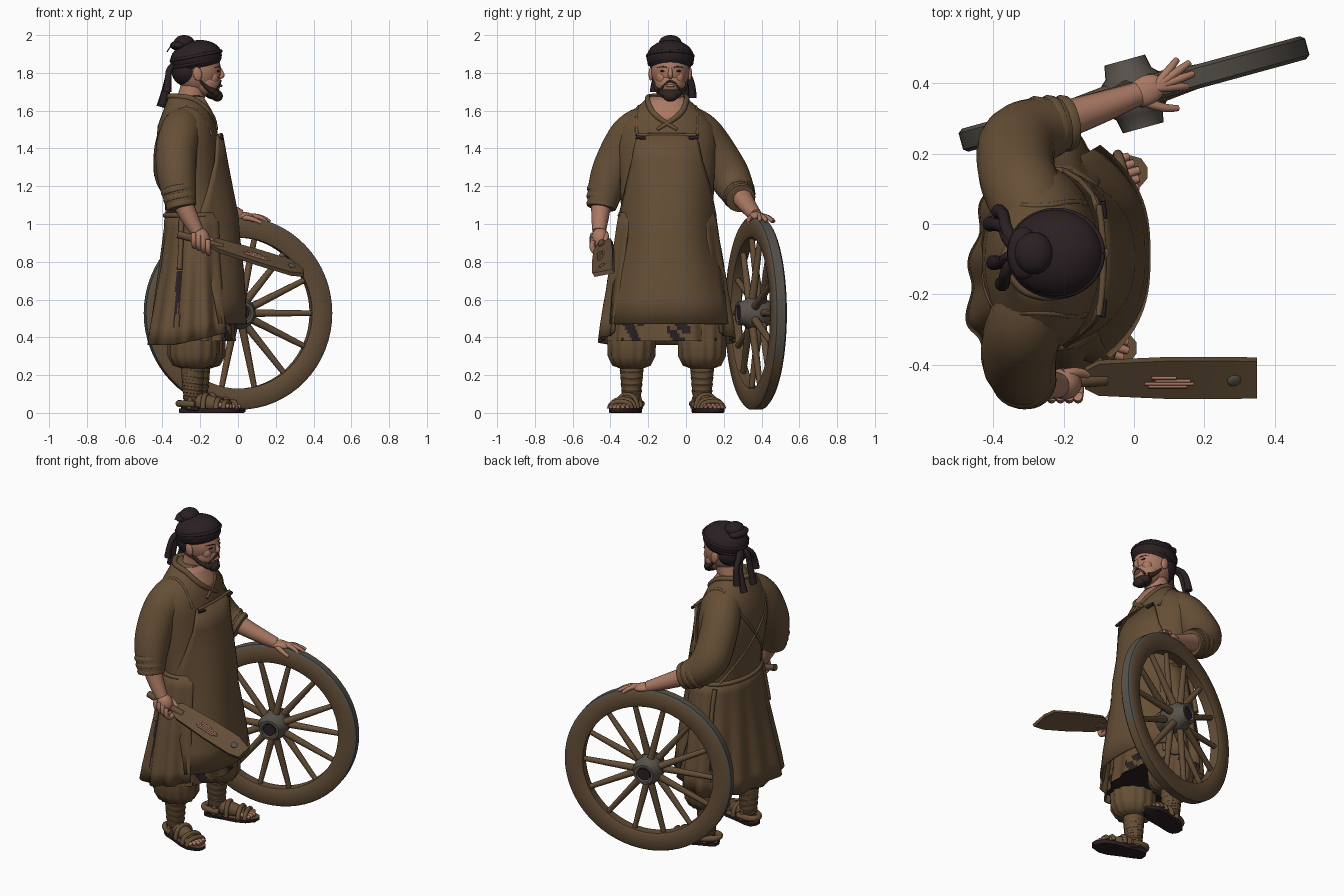
import bpy, bmesh, math
from math import sin, cos, pi, radians
from mathutils import Vector, Matrix

if "Cube" in bpy.data.objects:
    bpy.data.objects.remove(bpy.data.objects["Cube"])


def material(name, rgb):
    m = bpy.data.materials.new(name)
    m.use_nodes = True
    m.diffuse_color = (*rgb, 1)
    m.node_tree.nodes["Principled BSDF"].inputs["Base Color"].default_value = (*rgb, 1)
    return m


CLOTH = material("brown cloth", (0.132, 0.078, 0.037))
WOOD = material("brown wood", (0.125, 0.075, 0.038))
SKIN = material("skin", (0.40, 0.19, 0.125))
DARK = material("dark cloth", (0.023, 0.014, 0.016))
HAIR = material("dark hair", (0.03, 0.018, 0.014))
IRON = material("grey iron", (0.095, 0.083, 0.068))


def finish(name, bm, mats, angle=50):
    bmesh.ops.recalc_face_normals(bm, faces=bm.faces)
    me = bpy.data.meshes.new(name)
    bm.to_mesh(me)
    bm.free()
    ob = bpy.data.objects.new(name, me)
    bpy.context.collection.objects.link(ob)
    for m in mats if isinstance(mats, list) else [mats]:
        me.materials.append(m)
    bpy.ops.object.select_all(action='DESELECT')
    ob.select_set(True)
    bpy.context.view_layer.objects.active = ob
    bpy.ops.object.shade_smooth_by_angle(angle=radians(angle))
    return ob


def loft(name, rings, mats, closed=True, cap=True, rule=None, matrix=None, thick=0):
    bm = bmesh.new()
    rows = [[bm.verts.new(p) for p in r] for r in rings]
    n = len(rows[0])
    for a, b in zip(rows, rows[1:]):
        for i in range(n if closed else n - 1):
            bm.faces.new((a[i], a[(i + 1) % n], b[(i + 1) % n], b[i]))
    if cap and closed:
        bm.faces.new(rows[0])
        bm.faces.new(rows[-1])
    bm.normal_update()
    if rule:
        for f in bm.faces:
            f.material_index = rule(f.calc_center_median())
    if matrix:
        bm.transform(matrix)
    ob = finish(name, bm, mats)
    if thick:
        s = ob.modifiers.new("thickness", 'SOLIDIFY')
        s.thickness, s.offset = thick, 0
    return ob


def ring(z, cx, cy, rx, ry, n=40, wave=0, a0=0, a1=2 * pi):
    full = a1 - a0 > 6.28
    out = []
    for i in range(n):
        a = a0 + (a1 - a0) * i / (n if full else n - 1)
        k = 1 + wave * cos(a * 14)
        out.append(Vector((cx + rx * k * cos(a), cy + ry * k * sin(a), z)))
    return out


def lathe(name, profile, mats, matrix, rule=None, n=64, cap=True):
    return loft(name, [ring(z, 0, 0, r, r, n) for r, z in profile], mats, cap=cap, rule=rule, matrix=matrix)


def ball(name, loc, size, mat, rot=(0, 0, 0)):
    bm = bmesh.new()
    bmesh.ops.create_uvsphere(bm, u_segments=28, v_segments=18, radius=1)
    turn = Matrix.Rotation(rot[2], 4, 'Z') @ Matrix.Rotation(rot[1], 4, 'Y') @ Matrix.Rotation(rot[0], 4, 'X')
    bm.transform(Matrix.Translation(loc) @ turn @ Matrix.Diagonal((*size, 1)))
    return finish(name, bm, mat)


def tube(name, pts, radii, mat, res=6):
    cu = bpy.data.curves.new(name, 'CURVE')
    cu.dimensions, cu.bevel_depth, cu.bevel_resolution = '3D', 1, res
    cu.use_fill_caps, cu.resolution_u = True, 8
    sp = cu.splines.new('NURBS')
    sp.points.add(len(pts) - 1)
    radii = radii if isinstance(radii, (list, tuple)) else [radii] * len(pts)
    for p, co, r in zip(sp.points, pts, radii):
        p.co, p.radius = (*co, 1), r
    sp.order_u, sp.use_endpoint_u = min(3, len(pts)), True
    tmp = bpy.data.objects.new(name, cu)
    bpy.context.collection.objects.link(tmp)
    bm = bmesh.new()
    bm.from_mesh(bpy.data.meshes.new_from_object(tmp.evaluated_get(bpy.context.evaluated_depsgraph_get())))
    bpy.data.objects.remove(tmp)
    return finish(name, bm, mat)


# Wheel: iron-shod rim, staggered spokes, turned hub
WHEEL = Matrix.Translation((0, 0.37, 0.528)) @ Matrix.Rotation(radians(15.3), 4, 'Z') @ Matrix.Rotation(pi / 2, 4, 'X')
lathe("wheel_rim", [(.4, -.028), (.408, -.034), (.498, -.034), (.511, -.024), (.511, .024), (.498, .034),
                    (.408, .034), (.4, .028), (.4, -.028)], [WOOD, IRON], WHEEL,
      lambda c: int(c.xy.length > .498 and c.y > -.25), cap=False)
for i in range(14):
    d = Vector((cos(2 * pi * i / 14), sin(2 * pi * i / 14), 0))
    off = Vector((0, 0, .025 if i % 2 else -.025))
    tube("wheel_spoke", [WHEEL @ (d * .05 + off), WHEEL @ (d * .2 + off * .6), WHEEL @ (d * .41)], [.022, .019, .015], WOOD, 3)
lathe("wheel_hub", [(.03, -.06), (.045, -.1), (.06, -.1), (.068, -.06), (.084, -.045), (.084, .045), (.068, .06),
                    (.06, .1), (.045, .1), (.03, .06)], IRON, WHEEL, n=24)
lathe("axle_hole", [(.036, -.094), (.036, .094)], DARK, WHEEL, n=16)

# Robe body and pleated skirt
BODY = [(1.0, -.215, .165, .255), (1.1, -.225, .162, .245), (1.25, -.25, .165, .25), (1.42, -.265, .168, .265),
        (1.52, -.27, .155, .25), (1.59, -.27, .13, .195), (1.64, -.275, .105, .135), (1.68, -.28, .085, .095)]
CY = -.1
loft("robe_body", [ring(z, x, CY, rx, ry) for z, x, rx, ry in BODY], CLOTH)
OPEN = radians(50)


def around(c):
    return math.atan2((c.y - CY) / .32, (c.x + .22) / .22)


def skirt_patch(c):
    a = around(c)
    return int(.53 + .06 * sin(a * 40) < c.z < .76 and 1.93 < abs(a) < 2.1)


def hang(p):
    # hem rises toward the front and swings out at the right back corner
    t = max(0, 1 - (p.z - .36) / .5)
    swing = .045 * t * max(0, cos(around(p) + 2.45)) ** 6
    return Vector((p.x - swing, p.y - swing * .4, p.z + t * t * .25 * max(0, p.x + .32)))


loft("robe_skirt", [[hang(p) for p in ring(z, x, CY, rx, ry, 130, w, OPEN, 2 * pi - OPEN)] for z, x, rx, ry, w in
     [(1.06, -.22, .163, .25, 0), (.98, -.215, .17, .265, .006), (.8, -.22, .185, .29, .02), (.75, -.22, .19, .3, .024),
      (.7, -.22, .195, .308, .028), (.64, -.22, .202, .315, .03), (.58, -.22, .208, .325, .034), (.52, -.22, .214, .333, .037),
      (.45, -.22, .222, .342, .04), (.36, -.22, .228, .35, .045)]],
     [CLOTH, DARK], closed=False, rule=skirt_patch, thick=.012)


def torn(c):
    a = around(c)
    return int(c.z < .49 and sin(a * 7) + .6 * sin(a * 17 + c.z * 60) > .55)


loft("under_skirt", [ring(.9 - .02 * i, -.22, CY, .155 + .0018 * i, .25 + .0025 * i, 140, .0015 * i) for i in range(27)],
     [CLOTH, DARK], rule=torn)
tube("waist_sash", ring(1.045, -.22, CY, .166, .25, 20, 0, radians(75), radians(285)), .013, CLOTH)
for s in (-1, 1):
    tube("sash_end", [(-.3, CY + s * .235, 1.02), (-.3, CY + s * .275, .9), (-.31, CY + s * .29, .76)], [.014, .012, .015], CLOTH)


# Apron wrapping the front
def apron_row(z, xf, y0, y1, wrap):
    mid, half = (y0 + y1) / 2, (y1 - y0) / 2
    ts = [i / 12 - 1 for i in range(25)]
    return [Vector((xf - wrap * abs(t) ** 2.8, mid + half * t, z)) for t in ts]


loft("apron", [apron_row(*r) for r in [(1.47, -.085, -.26, .055, .025), (1.33, -.06, -.285, .085, .06), (1.2, -.035, -.315, .125, .12),
     (1.05, -.005, -.35, .155, .2), (.92, .005, -.36, .165, .23), (.75, .025, -.375, .185, .19),
     (.6, .035, -.39, .205, .16), (.47, .04, -.4, .22, .14)]], CLOTH, closed=False, thick=.014)
tube("apron_top_hem", [(-.1, -.26, 1.47), (-.075, CY, 1.475), (-.1, .055, 1.47)], .009, CLOTH)


# Straps crossing the back, lapels and open neckline
def on_body(angle, z, lift=.004):
    for a, b in zip(BODY, BODY[1:]):
        if a[0] <= z <= b[0]:
            _, x, rx, ry = [u + (v - u) * (z - a[0]) / (b[0] - a[0]) for u, v in zip(a, b)]
            return Vector((x + (rx + lift) * cos(angle), CY + (ry + lift) * sin(angle), z))


for s in (-1, 1):
    tube("apron_strap", [on_body(s * radians(a), z, .001) for a, z in
         [(38, 1.47), (48, 1.56), (72, 1.62), (110, 1.62), (140, 1.53), (162, 1.42), (180, 1.32), (200, 1.22), (225, 1.1), (240, 1.03)]], .009, CLOTH)
    tube("strap_toggle", [(-.085, CY + s * .115, 1.455), (-.09, CY + s * .165, 1.46)], .009, DARK)
    tube("collar_lapel", [on_body(s * radians(a), z, .001) for a, z in
         [(180, 1.675), (130, 1.675), (80, 1.67), (52, 1.65), (28, 1.6), (8, 1.55), (-12, 1.5)]], [.016] * 6 + [.008], CLOTH)
loft("neckline_skin", [[on_body(radians(a * (i / 4 - 1)), z, .006) for i in range(9)] for z, a in
     [(1.545, 2), (1.57, 13), (1.6, 26), (1.64, 46), (1.675, 62)]], SKIN, closed=False, thick=.004)

# Sleeves, rolled cuffs and forearms
tube("right_sleeve", [(-.28, -.19, 1.53), (-.3, -.27, 1.505), (-.33, -.345, 1.39), (-.325, -.42, 1.22), (-.3, -.445, 1.1)],
     [.1, .112, .11, .104, .08], CLOTH, 8)
tube("left_sleeve", [(-.28, 0, 1.53), (-.3, .06, 1.505), (-.34, .15, 1.39), (-.335, .26, 1.2), (-.2, .285, 1.14)],
     [.1, .112, .11, .112, .076], CLOTH, 8)
CUFFS = [("right", Vector((-.305, -.443, 1.12)), Vector((.025, -.02, -.12))), ("left", Vector((-.215, .283, 1.148)), Vector((.16, .03, -.07)))]
for side, at, d in CUFFS:
    q = d.to_track_quat('Z', 'Y').to_matrix().to_4x4()
    for k, r in ((-.06, .088), (-.02, .084), (.02, .077)):
        lathe(side + "_cuff_roll", [(r - .02, k - .025), (r - .002, k - .018), (r + .005, k), (r, k + .015), (r - .02, k + .02)],
              CLOTH, Matrix.Translation(at) @ q, n=28)
tube("right_forearm", [(-.3, -.445, 1.14), (-.27, -.455, 1.05), (-.215, -.46, .96)], [.056, .05, .036], SKIN)
tube("left_forearm", [(-.24, .285, 1.16), (-.12, .32, 1.1), (.01, .37, 1.045)], [.058, .048, .034], SKIN)

# Left hand resting on the rim
ball("left_palm", (.035, .38, 1.04), (.058, .042, .024), SKIN, (0, .15, radians(28)))
for a, l in ((2, .09), (20, .115), (36, .12), (52, .1)):
    d, base = Vector((cos(radians(a)), sin(radians(a)), 0)), Vector((.06, .388, 1.042))
    tube("left_finger", [base, base + d * l * .6 + Vector((0, 0, .004)), base + d * l - Vector((0, 0, .03))], [.014, .013, .009], SKIN, 4)
tube("left_thumb", [(.03, .35, 1.035), (.08, .325, 1.03), (.125, .33, 1.005)], [.015, .013, .009], SKIN, 4)

# Right hand gripping the wooden blade
ball("right_fist", (-.2, -.455, .925), (.05, .045, .058), SKIN, (0, -.4, 0))
for i in range(4):
    x, z = -.235 + i * .025, .925 - i * .012
    tube("right_finger", [(x, -.49, z + .025), (x, -.505, z - .012), (x + .005, -.47, z - .05), (x + .005, -.43, z - .04)], .014, SKIN, 4)
tube("right_thumb", [(-.2, -.43, .95), (-.16, -.415, .93), (-.13, -.43, .905)], [.017, .015, .01], SKIN, 4)
tube("blade_handle", [(-.32, -.445, .945), (-.2, -.45, .915), (-.08, -.44, .875)], .02, WOOD)


def blade_row(x, z, half, lift):
    return [Vector((x, -.438 + side * half - up * .006, z + side * lift + up * .01))
            for side, up in ((-1, -1), (1, -1), (1, 1), (-1, 1))]


loft("wooden_blade", [blade_row(*r) for r in [(-.14, .895, .025, .016), (-.1, .885, .045, .028), (.1, .825, .054, .034),
     (.28, .77, .054, .034), (.35, .74, .052, .01)]], WOOD)
for t, x0, x1 in ((-.35, .04, .15), (-.2, .03, .17), (-.05, .06, .16), (.1, .05, .12)):
    tube("blade_scrape", [(x, -.444 + t * .054, .838 + t * .034 - (x - .1) * .302) for x in (x0, x1)], .005, SKIN, 2)
ball("blade_rivet", (.285, -.446, .78), (.02, .018, .007), IRON, (.55, .3, 0))

# Legs, gathered trousers, wrapped shins and sandals
for side, x, y, yaw in (("right", -.24, -.288, -18), ("left", -.21, .085, 17)):
    loft(side + "_trouser", [ring(z, x + .005, y, rx, ry, 56, w) for z, rx, ry, w in
         [(.235, .06, .06, 0), (.25, .105, .1, .04), (.3, .132, .124, .045), (.38, .135, .128, .035), (.5, .13, .125, .02), (.65, .12, .12, 0)]], CLOTH)
    tube(side + "_shin", [(x, y, .27), (x, y, .18), (x, y, .06)], [.066, .058, .046], CLOTH)
    for k in range(5):
        lathe(side + "_shin_wrap", [(.04, -.018), (.05 + k * .0025, -.012), (.053 + k * .0025, .004), (.04, .018)], CLOTH,
              Matrix.Translation((x, y, .08 + k * .035)) @ Matrix.Rotation(.15, 4, 'Y'), n=24)
    F = Matrix.Translation((x, y, 0)) @ Matrix.Rotation(radians(yaw), 4, 'Z')
    sole = [(-.065, .035), (-.03, .048), (.06, .056), (.14, .068), (.2, .062), (.25, .03)]
    outline = [(-.075, 0)] + sole + [(.26, 0)] + [(a, -b) for a, b in reversed(sole)]
    loft(side + "_sandal_sole", [[Vector((a * k, b * k, z)) for a, b in outline] for z, k in ((0, .97), (.006, 1), (.022, 1))],
         [CLOTH, DARK], matrix=F, rule=lambda c: int(c.z < .016))
    tube(side + "_foot", [F @ Vector(p) for p in ((-.035, 0, .05), (.02, 0, .062), (.1, 0, .048), (.17, 0, .04))], [.038, .046, .045, .028], CLOTH)
    for i in range(5):
        b = (i - 2) * .023
        tube(side + "_toe", [F @ Vector(p) for p in ((.14, b * .8, .04), (.19, b, .042), (.235 - abs(i - 2) * .009, b, .032))], [.015, .014, .011], SKIN, 4)
    for a, h, w in ((.0, .1, .05), (.075, .092, .056), (.15, .07, .064), (.19, .058, .06)):
        tube(side + "_sandal_strap", [F @ Vector((a, w * t, .022 + (h - .022) * u)) for t, u in
             ((-1, 0), (-.95, .75), (0, 1.15), (.95, .75), (1, 0))], .014, CLOTH, 3)
    tube(side + "_heel_strap", [F @ Vector(p) for p in ((.03, .052, .045), (-.075, .05, .05), (-.075, -.05, .05), (.03, -.052, .045))], .018, CLOTH, 3)
    tube(side + "_heel_tie", [F @ Vector(p) for p in ((.05, .05, .02), (-.05, .055, .03), (-.05, -.055, .03), (.05, -.05, .02))], .012, DARK, 3)

# Head and face
HY = -.083
tube("neck", [(-.275, HY, 1.58), (-.25, HY, 1.67), (-.225, HY, 1.75)], [.075, .07, .07], SKIN)
ball("head", (-.212, HY, 1.815), (.122, .102, .125), SKIN)
ball("jaw", (-.172, HY, 1.75), (.082, .082, .075), SKIN, (0, .3, 0))
tube("nose", [(-.103, HY, 1.835), (-.09, HY, 1.805), (-.08, HY, 1.783), (-.1, HY, 1.775)], [.009, .011, .014, .01], SKIN)
ball("beard", (-.138, HY, 1.695), (.05, .062, .034), HAIR, (0, .35, 0))
ball("beard_tip", (-.11, HY, 1.678), (.03, .04, .03), HAIR)
ball("lower_lip", (-.092, HY, 1.732), (.01, .026, .007), SKIN)
for s in (-1, 1):
    ball("ear", (-.215, HY + s * .103, 1.795), (.024, .012, .037), SKIN, (0, -.2, 0))
    ball("eye", (-.105, HY + s * .042, 1.81), (.007, .015, .005), HAIR, (0, 0, s * .35))
    ball("cheek", (-.137, HY + s * .042, 1.775), (.034, .032, .04), SKIN)
    tube("eyebrow", [(-.095, HY + s * .018, 1.829), (-.1, HY + s * .042, 1.835), (-.126, HY + s * .068, 1.828)], [.003, .005, .003], HAIR, 3)
    tube("moustache", [(-.092, HY, 1.757), (-.097, HY + s * .03, 1.75), (-.115, HY + s * .048, 1.712)], [.006, .007, .006], HAIR, 3)
    tube("beard_side", [(-.13, HY + s * .058, 1.702), (-.165, HY + s * .076, 1.715), (-.2, HY + s * .09, 1.76)], [.018, .012, .006], HAIR, 4)

# Head wrap, bun and hanging ties
ball("head_wrap", (-.222, HY, 1.88), (.138, .126, .092), DARK, (0, -.2, 0))
ball("hair_nape", (-.262, HY, 1.81), (.09, .102, .085), DARK)
for k, z in ((.125, 1.852), (.132, 1.89)):
    tilt = [Vector((p.x, p.y, p.z + (p.x + .22) * .2)) for p in ring(z, -.222, HY, k, k - .011, 28)]
    tube("wrap_fold", tilt + tilt[:1], .009, DARK, 4)
ball("hair_bun", (-.285, HY, 1.96), (.055, .06, .04), DARK)
ball("bun_knot", (-.315, HY, 1.945), (.045, .075, .026), DARK)
tube("loose_strand", [(-.3, HY, 1.98), (-.35, HY - .01, 1.965), (-.375, HY - .02, 1.91)], .003, DARK, 2)
for y, x, z in ((.035, -.385, 1.67), (-.0, -.41, 1.62), (-.11, -.4, 1.63), (-.17, -.375, 1.7)):
    tube("wrap_tie", [(-.32, HY, 1.85), (-.365, (HY + y) / 2, 1.83), (-.37, y, 1.76), (x, y, z)], [.02, .018, .016, .022], DARK, 3)
